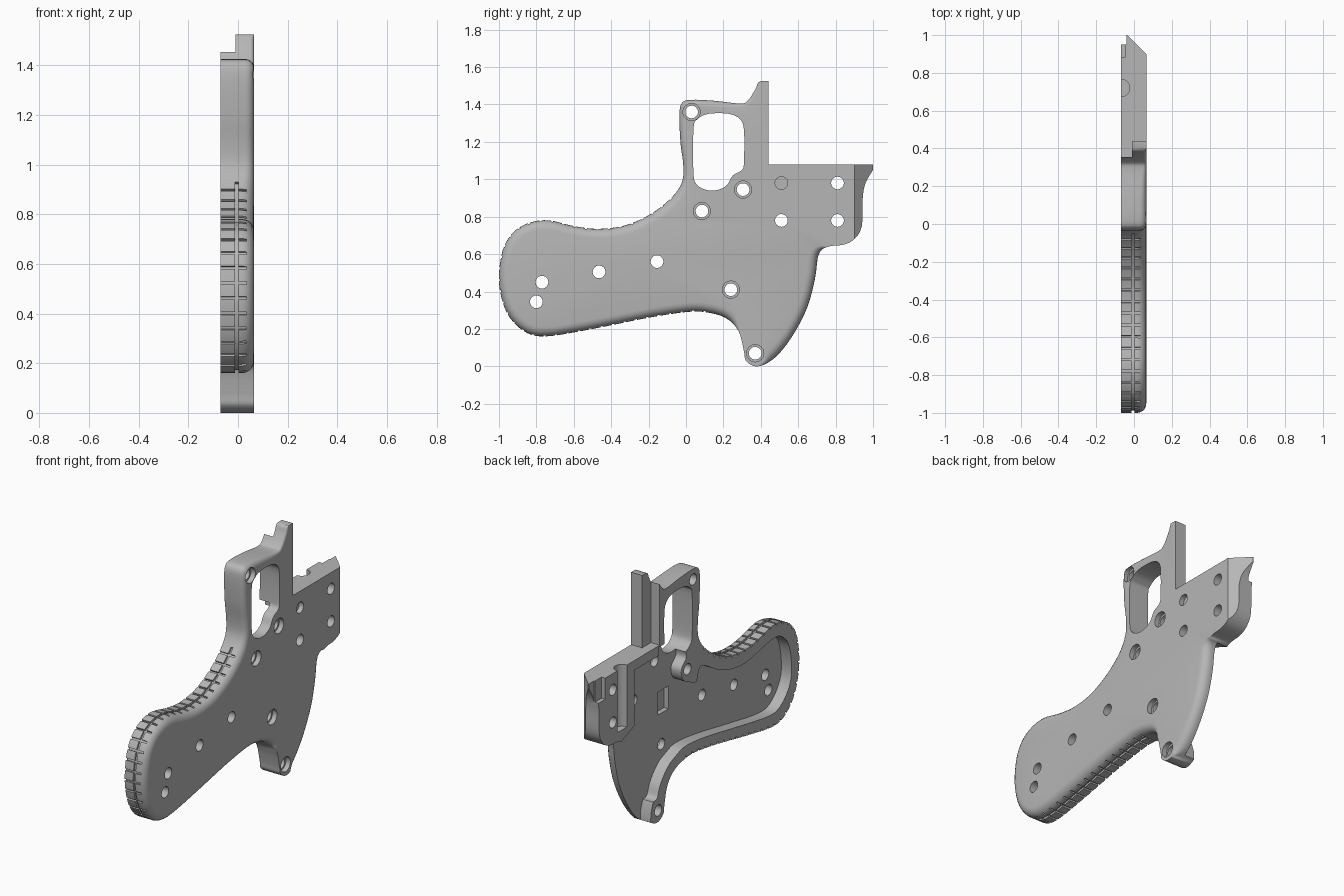
import bpy, bmesh, math
from mathutils import Vector

if "Cube" in bpy.data.objects:
    bpy.data.objects.remove(bpy.data.objects["Cube"])

INNER, OUTER, FLOOR = -0.07, 0.065, 0.0

grey = bpy.data.materials.new("plain_grey")
grey.use_nodes = True
grey.diffuse_color = (0.47, 0.47, 0.47, 1)
grey.node_tree.nodes["Principled BSDF"].inputs["Base Color"].default_value = grey.diffuse_color


def spline(points, steps=4, closed=False):
    """Smooth curve through profile points, given as (y, z)."""
    pts = [Vector(p) for p in points]
    n = len(pts)
    pick = (lambda i: pts[i % n]) if closed else (lambda i: pts[min(max(i, 0), n - 1)])
    curve = []
    for i in range(n if closed else n - 1):
        a, b, c, d = (pick(i + k) for k in (-1, 0, 1, 2))
        for s in range(steps):
            t = s / steps
            curve.append(0.5 * (2 * b + (c - a) * t + (2 * a - 5 * b + 4 * c - d) * t ** 2
                                + (3 * b - a - 3 * c + d) * t ** 3))
    return curve if closed else curve + [pts[-1]]


def new_object(name, bm):
    bmesh.ops.recalc_face_normals(bm, faces=bm.faces)
    mesh = bpy.data.meshes.new(name)
    bm.to_mesh(mesh)
    bm.free()
    mesh.materials.append(grey)
    obj = bpy.data.objects.new(name, mesh)
    bpy.context.collection.objects.link(obj)
    return obj


def stack(bm, loops):
    """Closed solid from a stack of equal rings."""
    rings = [[bm.verts.new(p) for p in loop] for loop in loops]
    n = len(rings[0])
    for low, high in zip(rings, rings[1:]):
        for i in range(n):
            j = (i + 1) % n
            bm.faces.new((low[i], low[j], high[j], high[i]))
    bm.faces.new(rings[0])
    bm.faces.new(rings[-1])


def prism(bm, profile, x0, x1):
    stack(bm, [[(x, p[0], p[1]) for p in profile] for x in (x0, x1)])


def disc(y, z, r, sides=24):
    return [(y + r * math.cos(math.tau * i / sides), z + r * math.sin(math.tau * i / sides))
            for i in range(sides)]


def rect(y0, z0, y1, z1):
    return [(y0, z0), (y1, z0), (y1, z1), (y0, z1)]


def cut(target, bm):
    """Subtract a solid and discard it."""
    cutter = new_object("cutter", bm)
    cutter.hide_render = True
    mod = target.modifiers.new("cut", "BOOLEAN")
    mod.operation, mod.solver, mod.object = "DIFFERENCE", "EXACT", cutter
    bpy.context.view_layer.objects.active = target
    bpy.ops.object.modifier_apply(modifier=mod.name)
    bpy.data.objects.remove(cutter)


def cut_prism(target, profile, x0, x1):
    bm = bmesh.new()
    prism(bm, profile, x0, x1)
    cut(target, bm)


# Side profile: rear end, lower lug, grip, guard ring and post
outline = spline([
    (1, 1.05), (.96, .98), (.945, .9), (.94, .75), (.9, .68), (.84, .65), (.76, .64),
    (.71, .6), (.69, .47), (.65, .32), (.58, .18), (.5, .07), (.43, .015), (.37, 0),
    (.32, .03), (.31, .08), (.28, .19), (.21, .26), (.1, .29), (0, .29), (-.2, .26),
    (-.5, .2), (-.75, .16), (-.87, .19), (-.96, .29), (-1, .45), (-.98, .62), (-.92, .72),
    (-.83, .77), (-.73, .78), (-.6, .75), (-.47, .735), (-.32, .755), (-.18, .82),
    (-.07, .91), (-.02, .99), (-.015, 1.08), (-.03, 1.2), (-.035, 1.35), (-.02, 1.41),
    (.03, 1.425), (.15, 1.42), (.29, 1.405), (.33, 1.42), (.37, 1.48), (.385, 1.515), (.4, 1.525)])
outline += [Vector(p) for p in ((.44, 1.525), (.44, 1.08), (1, 1.08))]
count = len(outline)


def inward(i):
    t = (outline[(i + 1) % count] - outline[i - 1]).normalized()
    return Vector((t.y, -t.x))


def edge_radius(p):
    if p.x > .74 or (p.x > .395 and p.y > 1) or (p.x > .27 and p.x < .42 and p.y < .2):
        return 0
    return .015 if p.y > 1.3 and p.x > .25 else .035 if p.y > .95 else .05


radii = [edge_radius(p) for p in outline]
for _ in range(6):
    radii = [r and (radii[i - 1] + 2 * r + radii[(i + 1) % count]) / 4 for i, r in enumerate(radii)]

# Main body with its outer edge rounded
loops = [[(INNER, p.x, p.y) for p in outline]]
for step in range(6):
    a = step / 5 * math.pi / 2
    ring = []
    for i, p in enumerate(outline):
        q = p + inward(i) * radii[i] * (1 - math.cos(a))
        ring.append((OUTER - radii[i] * (1 - math.sin(a)), q.x, q.y))
    loops.append(ring)
bm = bmesh.new()
stack(bm, loops)
bmesh.ops.remove_doubles(bm, verts=bm.verts, dist=.0002)
body = new_object("grip_frame_half", bm)

# Hollow inside: grip pocket, centre floor and open lower rear
cavity = spline([
    (.42, .14), (.38, .15), (.35, .22), (.28, .3), (.2, .34), (.1, .365), (-.1, .345),
    (-.4, .29), (-.7, .24), (-.82, .26), (-.91, .36), (-.925, .48), (-.89, .62), (-.8, .695),
    (-.68, .69), (-.5, .655), (-.35, .665), (-.2, .72), (-.08, .79), (-.03, .79),
    (0, .72), (.06, .74), (.13, .78), (.145, .85), (.1, .9), (.1, .94)])
cavity += [(.2, 1.0), (.28, 1.07), (.36, 1.07), (.36, 1.02), (.6, 1.02), (.6, .68), (.8, .6),
           (.85, .1), (.55, -.05), (.45, -.05), (.44, .08)]
cut_prism(body, cavity, -.2, FLOOR)

# Finger opening and the recess beside the post
cut_prism(body, spline([
    (.04, 1.03), (.04, 1.27), (.06, 1.32), (.12, 1.35), (.23, 1.35), (.29, 1.32), (.31, 1.26),
    (.31, 1.1), (.3, 1.05), (.25, 1.02), (.22, .97), (.17, .943), (.11, .943), (.06, .97)],
    closed=True), -.2, .2)
cut_prism(body, rect(.355, 1.08, .5, 1.6), -.2, -.01)

# Shallow pocket in the floor and the notch at the rear end
cut_prism(body, rect(.17, .6, .27, .74), -.2, .03)
cut_prism(body, rect(.95, .5, 1.1, 1.2), -.2, -.04)
cut_prism(body, rect(.885, .95, .95, 1.2), -.2, -.045)

# Slanted rear face
bm = bmesh.new()
wedge = [(OUTER, .9), (-.045, 1.01), (.2, 1.01), (.2, .9)]
stack(bm, [[(x, y, z) for x, y in wedge] for z in (.5, 1.2)])
cut(body, bm)

# Vertical round channel in the rear block
bm = bmesh.new()
stack(bm, [[(x, y, z) for y, x in disc(.72, INNER, .047)] for z in (.7, 1.2)])
cut(body, bm)

# Screw holes with wide seats, then plain pin holes
seats = [(.03, 1.36), (.085, .83), (.305, .945), (.24, .41), (.37, .07)]
pins = [(-.77, .45), (-.8, .345), (-.465, .505), (-.155, .56), (.51, .78), (.81, .98), (.81, .78)]
bm = bmesh.new()
for y, z in seats + pins:
    prism(bm, disc(y, z, .034), -.2, .2)
cut(body, bm)
bm = bmesh.new()
for y, z in seats:
    prism(bm, disc(y, z, .046), .035, .2)
prism(bm, disc(.51, .98, .034), .035, .2)
cut(body, bm)

# Tread around the grip edge: cross grooves and one long groove
tread = [i for i, p in enumerate(outline) if p.x < .12 and p.y < .94]
bm = bmesh.new()
travelled = 0
for i in tread[1:]:
    a, b = outline[i - 1], outline[i]
    length = (b - a).length
    while travelled < length:
        p, t, n = a.lerp(b, travelled / length), (b - a).normalized(), inward(i)
        corners = [p + t * u * .006 + n * v * .012 for u, v in ((-1, -1), (1, -1), (1, 1), (-1, 1))]
        prism(bm, corners, -.1, .035)
        travelled += .062
    travelled -= length
cut(body, bm)
strip = [outline[i] - inward(i) * .012 for i in tread]
strip += [outline[i] + inward(i) * .012 for i in reversed(tread)]
cut_prism(body, strip, -.012, .002)

# Smooth shading with crisp edges
bpy.ops.object.select_all(action="DESELECT")
body.select_set(True)
bpy.context.view_layer.objects.active = body
bpy.ops.object.shade_smooth_by_angle(angle=math.radians(30))
